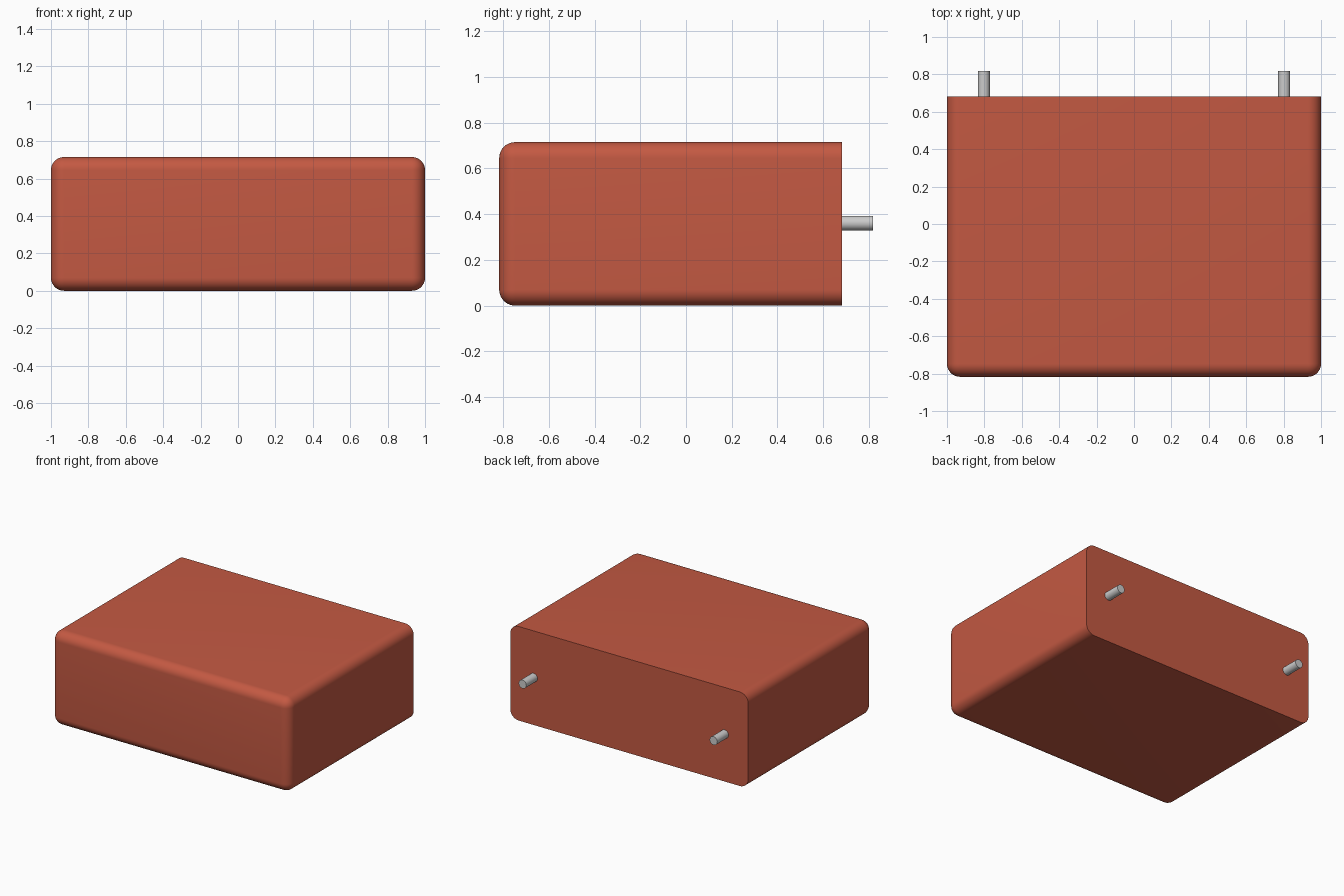
import bpy, bmesh, math

if "Cube" in bpy.data.objects:
    bpy.data.objects.remove(bpy.data.objects["Cube"])

HALF_X, FRONT, BACK, HEIGHT = 1.0, -0.817, 0.682, 0.715
RADIUS = 0.07


def paint(obj, name, color):
    mat = bpy.data.materials.new(name)
    mat.diffuse_color = color
    mat.use_nodes = True
    mat.node_tree.nodes["Principled BSDF"].inputs["Base Color"].default_value = mat.diffuse_color
    obj.data.materials.append(mat)


def smooth(obj):
    bpy.ops.object.select_all(action='DESELECT')
    obj.select_set(True)
    bpy.context.view_layer.objects.active = obj
    bpy.ops.object.shade_smooth_by_angle(angle=math.radians(35))


# Block body: every edge rounded except those around the flat back face
bm = bmesh.new()
bmesh.ops.create_cube(bm, size=1)
for v in bm.verts:
    v.co.x *= 2 * HALF_X
    v.co.y = BACK if v.co.y > 0 else FRONT
    v.co.z = HEIGHT if v.co.z > 0 else 0
edges = [e for e in bm.edges if any(v.co.y < 0 for v in e.verts)]
bmesh.ops.bevel(bm, geom=edges, offset=RADIUS, offset_type='OFFSET',
                segments=10, profile=0.5, affect='EDGES')
mesh = bpy.data.meshes.new("body")
bm.to_mesh(mesh)
bm.free()
body = bpy.data.objects.new("body", mesh)
bpy.context.collection.objects.link(body)
paint(body, "red", (0.55, 0.10, 0.055, 1))
smooth(body)

# Two mounting pins on the back face
PIN_END = 0.817
for side, x in (("left", -0.803), ("right", 0.803)):
    bpy.ops.mesh.primitive_cylinder_add(
        vertices=32, radius=0.032, depth=PIN_END - BACK,
        location=(x, (PIN_END + BACK) / 2, 0.361),
        rotation=(math.pi / 2, 0, 0))
    pin = bpy.context.object
    pin.name = f"back_pin_{side}"
    smooth(pin)
